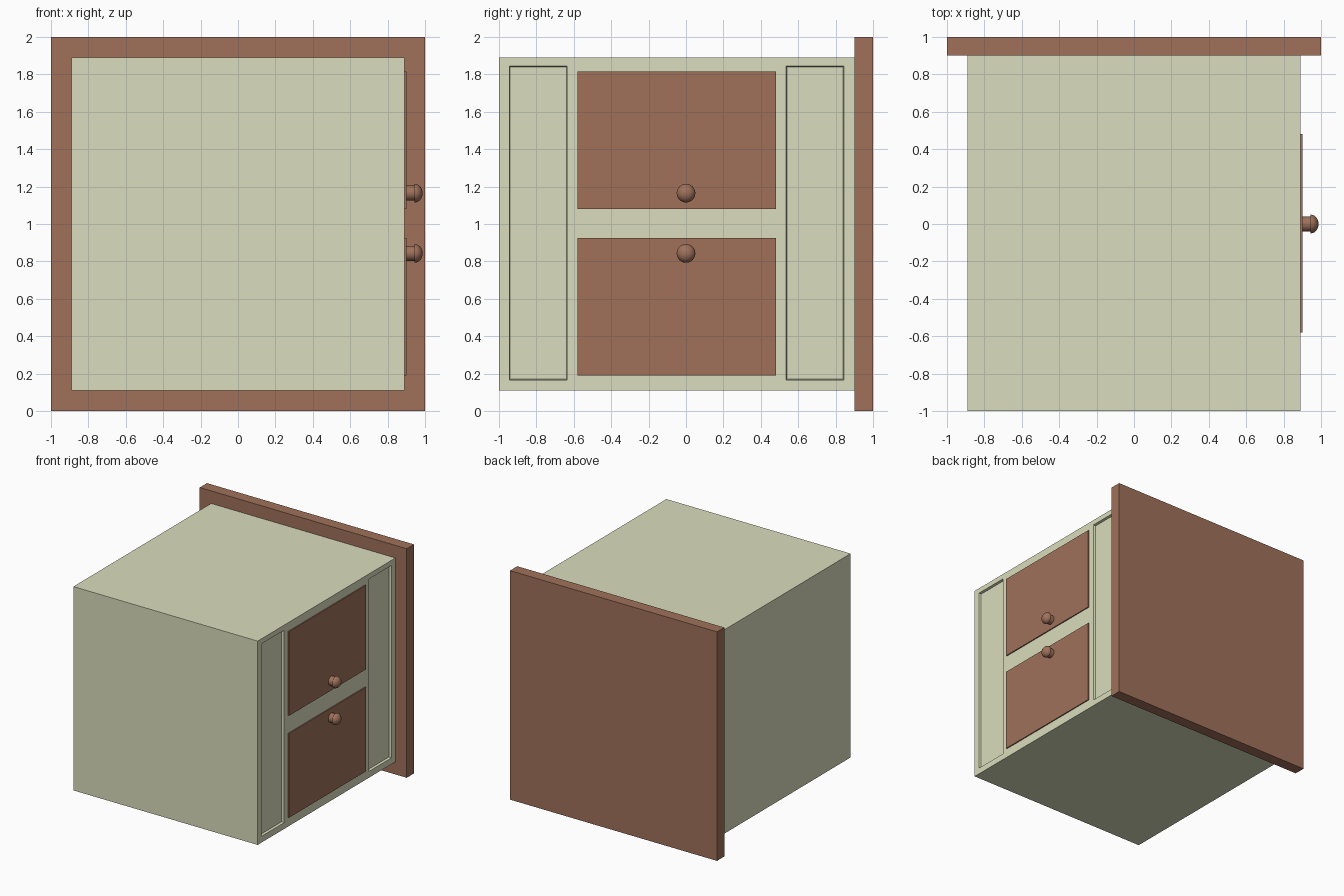
import bpy, bmesh, math
from mathutils import Matrix

if "Cube" in bpy.data.objects:
    bpy.data.objects.remove(bpy.data.objects["Cube"])


def material(name, rgb):
    m = bpy.data.materials.new(name)
    m.diffuse_color = (*rgb, 1)
    m.use_nodes = True
    m.node_tree.nodes["Principled BSDF"].inputs["Base Color"].default_value = m.diffuse_color
    return m


CREAM = material("cream_paint", (0.70, 0.72, 0.51))
BROWN = material("brown_wood", (0.35, 0.165, 0.102))


def finish(name, bm, mat):
    bmesh.ops.recalc_face_normals(bm, faces=bm.faces)
    me = bpy.data.meshes.new(name)
    bm.to_mesh(me)
    bm.free()
    ob = bpy.data.objects.new(name, me)
    bpy.context.collection.objects.link(ob)
    if mat:
        me.materials.append(mat)
    return ob


def box(name, x, y, z, mat, taper=0.0):
    """Box from (min, max) ranges; taper shrinks the -x face."""
    bm = bmesh.new()
    bmesh.ops.create_cube(bm, size=1)
    for v in bm.verts:
        low_x = v.co.x < 0
        for i, (a, b) in enumerate((x, y, z)):
            s = 1 if v.co[i] > 0 else -1
            v.co[i] = (a + b) / 2 + s * (b - a) / 2
            if i and low_x:
                v.co[i] -= s * taper
    return finish(name, bm, mat)


# Cabinet body with two recessed side panels
body = box("cabinet_body", (-0.89, 0.89), (-1, 0.9), (0.11, 1.89), CREAM)
for label, y in (("left", (-0.95, -0.63)), ("right", (0.53, 0.85))):
    cutter = box(f"{label}_panel_cutter", (0.87, 0.91), y, (0.16, 1.85), None, 0.01)
    # keep the outer half straight so the opening matches the surface outline
    cutter.hide_render = True
    mod = body.modifiers.new(f"{label}_panel", 'BOOLEAN')
    mod.object = cutter
    mod.solver = 'EXACT'
bpy.context.view_layer.objects.active = body
body.select_set(True)
for mod in list(body.modifiers):
    bpy.ops.object.modifier_apply(modifier=mod.name)
for ob in [o for o in bpy.data.objects if o.name.endswith("_cutter")]:
    bpy.data.objects.remove(ob)

# Broad board behind the body
box("back_board", (-1, 1), (0.9, 1), (0, 2), BROWN)


def knob(name, z):
    # lathe profile as (distance along x, radius): neck, flat back, dome
    profile = [(0.895, 0), (0.895, 0.04), (0.943, 0.04), (0.943, 0.05)]
    profile += [(0.945 + 0.042 * math.sin(a), 0.05 * math.cos(a))
                for a in (i * math.pi / 12 for i in range(6))]
    profile.append((0.987, 0))
    bm = bmesh.new()
    vs = [bm.verts.new((x, r, 0)) for x, r in profile]
    es = [bm.edges.new(p) for p in zip(vs, vs[1:])]
    bmesh.ops.spin(bm, geom=vs + es, cent=(0, 0, 0), axis=(1, 0, 0),
                   angle=2 * math.pi, steps=32)
    bmesh.ops.remove_doubles(bm, verts=bm.verts, dist=1e-4)
    bmesh.ops.transform(bm, matrix=Matrix.Translation((0, 0, z)), verts=bm.verts)
    ob = finish(name, bm, BROWN)
    bpy.ops.object.select_all(action='DESELECT')
    bpy.context.view_layer.objects.active = ob
    ob.select_set(True)
    bpy.ops.object.shade_smooth_by_angle(angle=math.radians(35))


# Two doors, each with a round knob near the middle rail
for label, z, knob_z in (("lower", (0.19, 0.925), 0.843), ("upper", (1.08, 1.815), 1.165)):
    box(f"{label}_door", (0.88, 0.90), (-0.58, 0.48), z, BROWN)
    knob(f"{label}_knob", knob_z)
